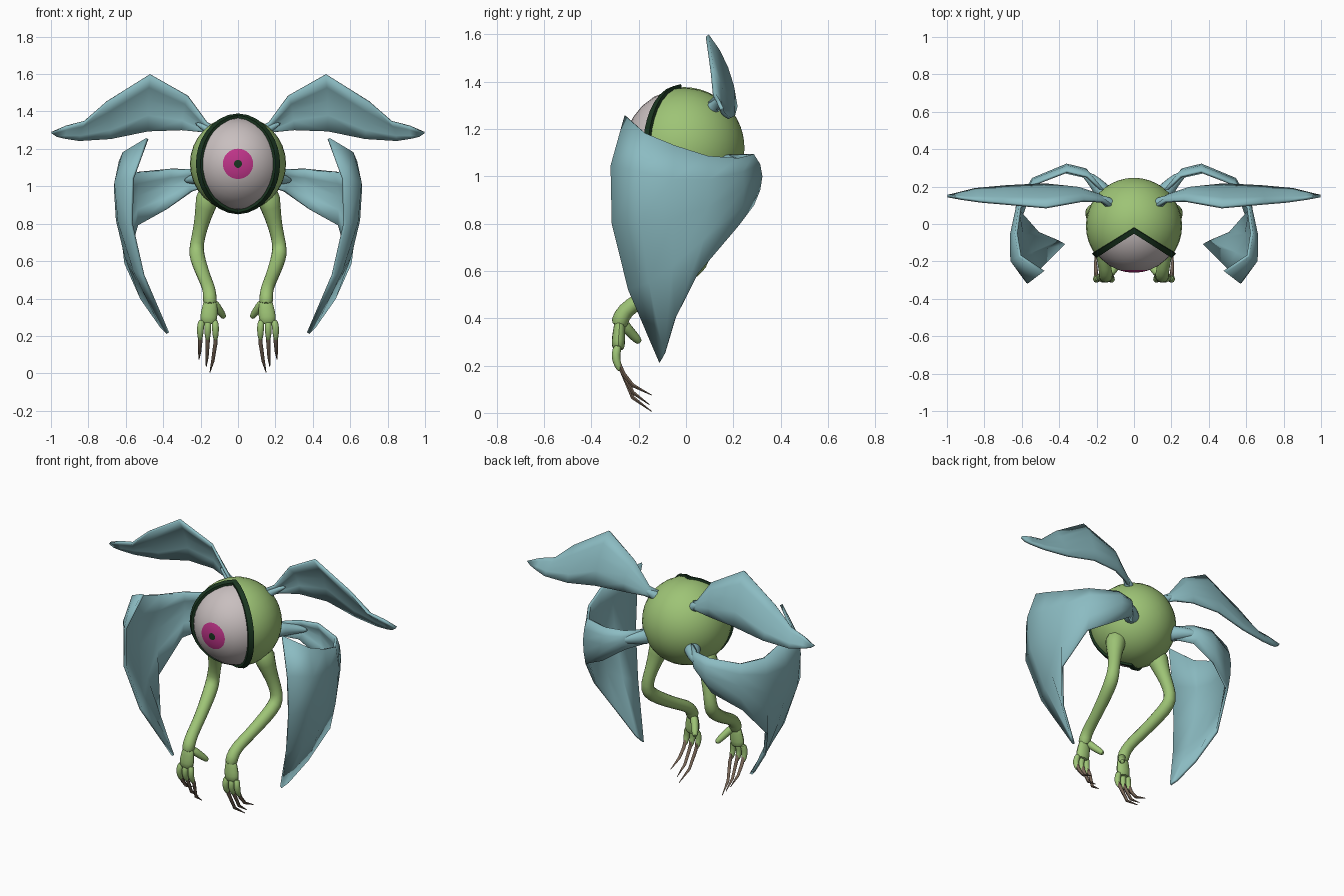
import bpy, bmesh, math
from mathutils import Vector

if "Cube" in bpy.data.objects:
    bpy.data.objects.remove(bpy.data.objects["Cube"])


def mat(name, rgb):
    m = bpy.data.materials.new(name)
    m.diffuse_color = (*rgb, 1)
    m.use_nodes = True
    m.node_tree.nodes["Principled BSDF"].inputs["Base Color"].default_value = m.diffuse_color
    return m


SKIN = mat("skin green", (0.34, 0.55, 0.18))
WING = mat("wing blue", (0.26, 0.50, 0.54))
WHITE = mat("eye white", (0.58, 0.52, 0.52))
IRIS = mat("iris magenta", (0.52, 0.035, 0.25))
DARK = mat("lid dark green", (0.010, 0.035, 0.014))
CLAW = mat("claw brown", (0.20, 0.14, 0.10))

CENTER = Vector((0, -0.01, 1.12))
SEG = 32


def build(name, rings, mats, wrap=True, close=False, caps=False, rule=None, angle=40):
    """Skin a list of point rings into a mesh object."""
    bm = bmesh.new()
    vs = [[bm.verts.new(p) for p in ring] for ring in rings]
    n, m = len(vs), len(vs[0])
    for i in range(n if close else n - 1):
        for j in range(m if wrap else m - 1):
            a, b = vs[i], vs[(i + 1) % n]
            k = (j + 1) % m
            f = bm.faces.new((a[j], a[k], b[k], b[j]))
            if rule:
                f.material_index = rule(i)
    if caps:
        bm.faces.new(vs[0])
        bm.faces.new(vs[-1])
    bmesh.ops.remove_doubles(bm, verts=bm.verts, dist=0.0004)
    bmesh.ops.recalc_face_normals(bm, faces=bm.faces)
    me = bpy.data.meshes.new(name)
    bm.to_mesh(me)
    bm.free()
    for x in mats:
        me.materials.append(x)
    ob = bpy.data.objects.new(name, me)
    bpy.context.collection.objects.link(ob)
    bpy.ops.object.select_all(action='DESELECT')
    ob.select_set(True)
    bpy.context.view_layer.objects.active = ob
    bpy.ops.object.shade_smooth_by_angle(angle=math.radians(angle))
    return ob


def mirror(ob):
    ob.modifiers.new("Mirror", 'MIRROR')


def polar(r, t, a):
    """Point on a sphere whose pole looks forward (-y)."""
    return CENTER + Vector((r * math.sin(t) * math.cos(a), -r * math.cos(t),
                            r * math.sin(t) * math.sin(a)))


def lid(a):
    """Polar angle of the almond-shaped lid edge: two tilted plane cuts."""
    k = 0.63 * abs(math.cos(a))
    return math.acos(0.1 / math.sqrt(1 + k * k)) - math.atan(k)


ANG = [2 * math.pi * j / SEG for j in range(SEG)]

# Round body, open at the lid edge
build("body", [[polar(0.257, lid(a) + (math.pi - lid(a)) * i / 14, a) for a in ANG]
               for i in range(15)], [SKIN])

# Eyeball with pupil and iris as rings around the front pole
steps = [0, 0.085, 0.2, 0.33, 0.55, 0.8, 1.05, 1.3, 1.55, 1.75]
build("eyeball", [[polar(0.25, t, a) for a in ANG] for t in steps],
      [WHITE, IRIS, DARK], rule=lambda i: 2 if i == 0 else 1 if i < 3 else 0)

# Dark rim of the eyelid
build("eyelid_rim", [[polar(r, lid(a) + d, a) for a in ANG] for r, d in
                     ((0.24, -0.07), (0.264, -0.06), (0.270, 0.06), (0.24, 0.08))],
      [DARK], close=True)


def tube(name, pts, material, sides=8, smooth=1, squash=1.0):
    """Mirrored limb through (x, y, z, radius) points."""
    P = [Vector(p[:3]) for p in pts]
    rings = []
    for i, p in enumerate(P):
        d = (P[min(i + 1, len(P) - 1)] - P[max(i - 1, 0)]).normalized()
        u = (Vector((1, 0, 0)) - d * d.x).normalized()
        v = d.cross(u)
        r = pts[i][3]
        rings.append([p + r * (math.cos(t) * u + squash * math.sin(t) * v)
                      for t in (2 * math.pi * j / sides for j in range(sides))])
    ob = build(name, rings, [material], caps=True, angle=60)
    if smooth:
        ob.modifiers.new("Subdivision", 'SUBSURF').levels = smooth
        ob.modifiers["Subdivision"].render_levels = smooth
    mirror(ob)
    return ob


# Arms: shoulder under the body, elbow back, wrist forward
tube("arm", [(0.15, 0.02, 0.98, 0.085), (0.175, 0.03, 0.89, 0.058), (0.20, 0.06, 0.78, 0.040),
             (0.222, 0.075, 0.69, 0.040), (0.222, 0.06, 0.635, 0.046), (0.205, -0.01, 0.58, 0.043),
             (0.175, -0.14, 0.50, 0.037), (0.155, -0.235, 0.455, 0.038),
             (0.15, -0.275, 0.41, 0.040), (0.15, -0.285, 0.36, 0.042)], SKIN)
tube("palm", [(0.15, -0.28, 0.40, 0.036), (0.15, -0.282, 0.35, 0.046),
              (0.157, -0.287, 0.30, 0.052), (0.16, -0.285, 0.26, 0.045)], SKIN, squash=0.62)
tube("thumb", [(0.135, -0.27, 0.385, 0.028), (0.11, -0.245, 0.35, 0.024),
               (0.088, -0.215, 0.32, 0.022), (0.072, -0.193, 0.295, 0.015)], SKIN)

# Three fingers, each ending in a long curved claw
for i, (x0, x1, tx, ty, tz) in enumerate(((0.125, 0.120, 0.150, -0.145, 0.006),
                                          (0.160, 0.162, 0.170, -0.155, 0.035),
                                          (0.192, 0.202, 0.208, -0.145, 0.075))):
    tube(f"finger_{i + 1}", [(x0, -0.285, 0.29, 0.020), (x1, -0.300, 0.245, 0.021),
                             (x1, -0.290, 0.205, 0.018), (x1, -0.277, 0.175, 0.011)], SKIN)
    mx = (x1 + tx) / 2
    tube(f"claw_{i + 1}", [(x1, -0.288, 0.215, 0.012), (x1, -0.265, 0.165, 0.011),
                           (mx, -0.225, 0.06 + tz * 0.75, 0.009), (tx, ty, tz, 0.002)],
         CLAW, sides=6, smooth=0)


def wing(name, columns, thick, rows=4):
    """Mirrored sheet: each column is a parabola through top, middle and bottom points."""
    rings = []
    for top, mid, low in columns:
        ring = []
        for k in range(rows + 1):
            t = k / rows
            ring.append(Vector(top) * (1 - t) * (1 - 2 * t) + Vector(mid) * 4 * t * (1 - t)
                        + Vector(low) * t * (2 * t - 1))
        rings.append(ring)
    ob = build(name, rings, [WING], wrap=False, angle=50)
    s = ob.modifiers.new("Solidify", 'SOLIDIFY')
    s.thickness, s.offset = thick, 0
    mirror(ob)


# Upper wings, spread to the sides
wing("upper_wing", [
    ((0.10, 0.08, 1.30), (0.105, 0.10, 1.28), (0.11, 0.11, 1.26)),
    ((0.17, 0.12, 1.34), (0.18, 0.15, 1.315), (0.19, 0.15, 1.29)),
    ((0.27, 0.125, 1.48), (0.29, 0.18, 1.40), (0.30, 0.19, 1.30)),
    ((0.47, 0.09, 1.595), (0.48, 0.17, 1.46), (0.48, 0.21, 1.295)),
    ((0.70, 0.11, 1.45), (0.69, 0.165, 1.35), (0.68, 0.20, 1.255)),
    ((0.82, 0.12, 1.345), (0.84, 0.16, 1.30), (0.85, 0.185, 1.245)),
    ((0.92, 0.135, 1.32), (0.92, 0.15, 1.29), (0.93, 0.165, 1.258)),
    ((0.998, 0.15, 1.288), (0.985, 0.152, 1.278), (0.97, 0.155, 1.268))], 0.016)

# Lower wings, sweeping back and then wrapping forward
wing("lower_wing", [
    ((0.15, 0.16, 1.09), (0.15, 0.17, 1.05), (0.15, 0.16, 1.01)),
    ((0.25, 0.255, 1.09), (0.26, 0.29, 1.03), (0.25, 0.25, 0.975)),
    ((0.36, 0.28, 1.09), (0.36, 0.315, 1.0), (0.38, 0.28, 0.88)),
    ((0.53, 0.215, 1.075), (0.54, 0.24, 0.95), (0.54, 0.215, 0.79)),
    ((0.61, 0.09, 1.085), (0.625, 0.09, 0.87), (0.60, 0.05, 0.59)),
    ((0.63, -0.05, 1.13), (0.645, -0.06, 0.82), (0.515, -0.045, 0.40)),
    ((0.61, -0.17, 1.18), (0.635, -0.19, 0.81), (0.41, -0.09, 0.25)),
    ((0.485, -0.255, 1.255), (0.57, -0.31, 0.80), (0.375, -0.11, 0.215))], 0.016)

# Short round stalks where the wings leave the body
tube("upper_wing_stalk", [(0.10, 0.085, 1.26, 0.045), (0.135, 0.115, 1.29, 0.030),
                          (0.17, 0.135, 1.31, 0.022), (0.23, 0.15, 1.34, 0.008)], WING)
tube("lower_wing_stalk", [(0.14, 0.14, 1.05, 0.065), (0.185, 0.195, 1.045, 0.044),
                          (0.23, 0.245, 1.04, 0.034), (0.29, 0.285, 1.03, 0.010)], WING)
